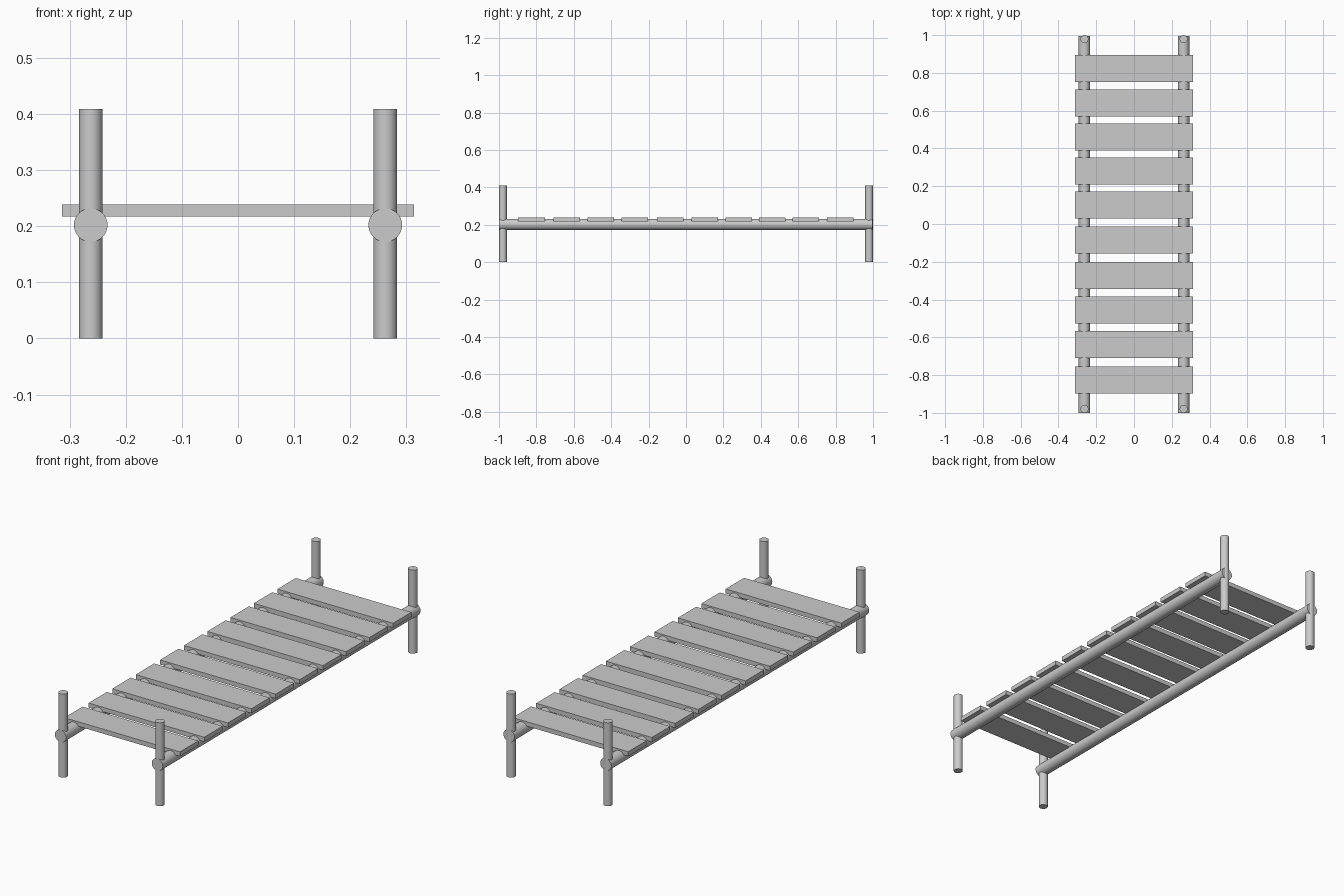
import bpy
from math import pi

if "Cube" in bpy.data.objects:
    bpy.data.objects.remove(bpy.data.objects["Cube"])

RAIL_X, RAIL_Z = 0.2625, 0.202


def cylinder(name, radius, length, location, rotation=(0, 0, 0)):
    bpy.ops.mesh.primitive_cylinder_add(vertices=32, radius=radius, depth=length,
                                        location=location, rotation=rotation)
    ob = bpy.context.object
    ob.name = name
    bpy.ops.object.shade_smooth_by_angle(angle=pi / 6)
    return ob


def box(name, size, location):
    bpy.ops.mesh.primitive_cube_add(size=1, location=location)
    ob = bpy.context.object
    ob.name = name
    ob.scale = size
    bpy.ops.object.transform_apply(location=False, rotation=False, scale=True)
    return ob


# Long side rails with upright corner posts
for side, x in (("left", -RAIL_X), ("right", RAIL_X)):
    cylinder(f"{side}_rail", 0.03, 1.996, (x, -0.002, RAIL_Z), (pi / 2, 0, 0))
    for end, y in (("front", -0.979), ("back", 0.979)):
        cylinder(f"{end}_{side}_post", 0.021, 0.409, (x, y, 0.2045))

# Slightly unevenly spaced slats across the rails
slat_centres = (-0.826, -0.638, -0.455, -0.273, -0.085,
                0.101, 0.281, 0.460, 0.641, 0.824)
for i, y in enumerate(slat_centres, 1):
    box(f"slat_{i}", (0.627, 0.142, 0.022), (0, y, 0.228))
